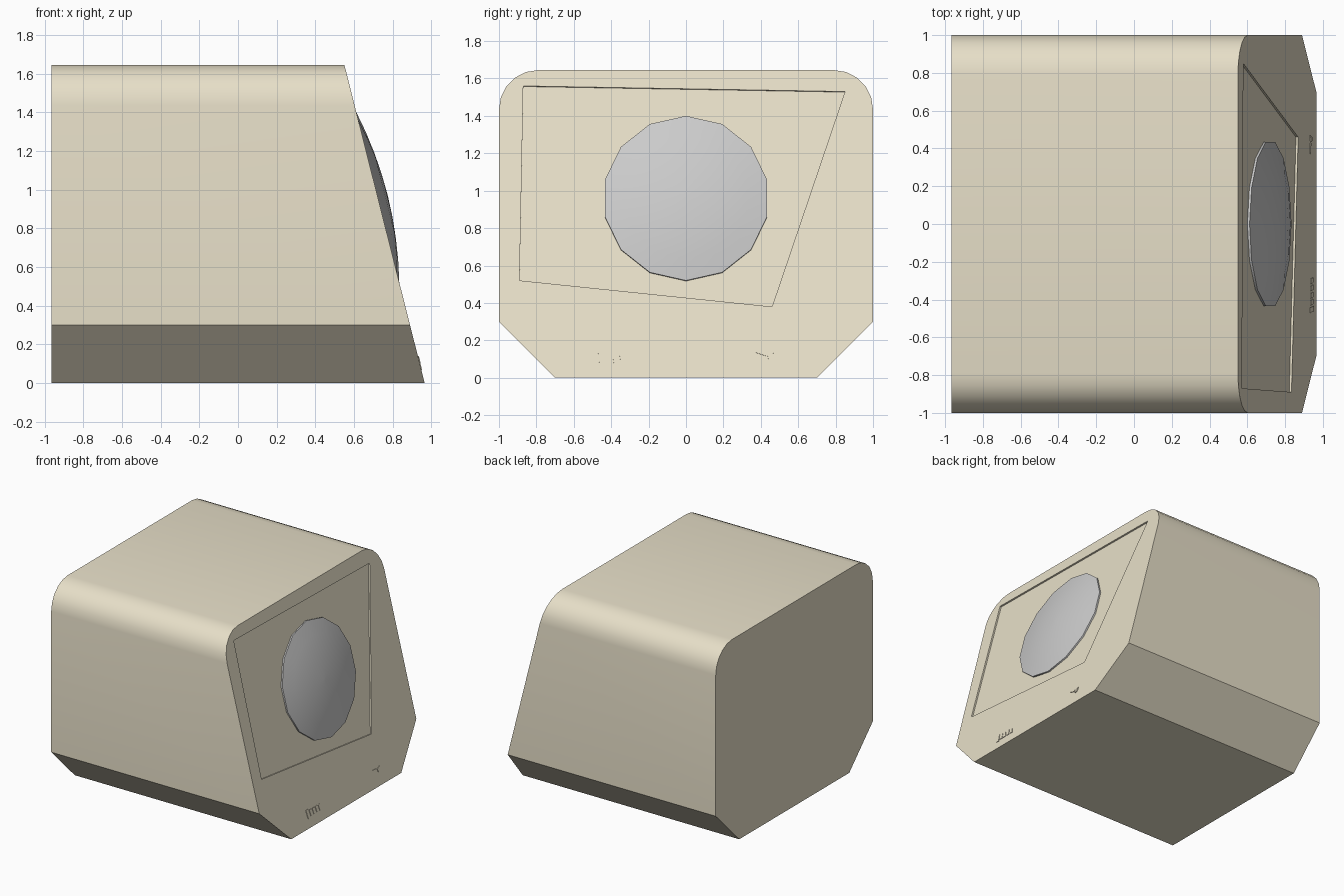
import bpy, bmesh, math
from mathutils import Vector

if "Cube" in bpy.data.objects:
    bpy.data.objects.remove(bpy.data.objects["Cube"])

SLOPE = 0.415 / 1.645
N = Vector((1, 0, SLOPE)).normalized()   # outward normal of sloping face


def material(name, rgb):
    m = bpy.data.materials.new(name)
    m.diffuse_color = (*rgb, 1)
    m.use_nodes = True
    m.node_tree.nodes["Principled BSDF"].inputs["Base Color"].default_value = m.diffuse_color
    return m


beige = material("beige", (0.80, 0.74, 0.58))
grey = material("screen_grey", (0.70, 0.70, 0.71))


def on_face(y, z, h=0.0):
    """Point on the sloping face, raised by h along its normal."""
    return Vector((0.965 - SLOPE * z, y, z)) + N * h


def loft(name, loops, mat, angle=30):
    """Closed solid from a list of equal-length loops."""
    bm = bmesh.new()
    rows = [[bm.verts.new(p) for p in loop] for loop in loops]
    n = len(rows[0])
    for a, b in zip(rows, rows[1:]):
        for i in range(n):
            j = (i + 1) % n
            bm.faces.new((a[i], a[j], b[j], b[i]))
    bm.faces.new(rows[0][::-1])
    bm.faces.new(rows[-1])
    bmesh.ops.recalc_face_normals(bm, faces=bm.faces)
    me = bpy.data.meshes.new(name)
    bm.to_mesh(me)
    bm.free()
    ob = bpy.data.objects.new(name, me)
    bpy.context.collection.objects.link(ob)
    me.materials.append(mat)
    smooth(ob, angle)
    return ob


def smooth(ob, angle):
    bpy.ops.object.select_all(action='DESELECT')
    ob.select_set(True)
    bpy.context.view_layer.objects.active = ob
    bpy.ops.object.shade_smooth_by_angle(angle=math.radians(angle))


def plate(name, pts, low, high, mat):
    return loft(name, [[on_face(y, z, h) for y, z in pts] for h in (low, high)], mat)


# Casing: chamfered below, rounded above, cut off by the sloping face
half = [(0.7, 0), (1, 0.3)]
for i in range(6):
    a = math.radians(18 * i)
    half.append((0.79 + 0.21 * math.cos(a), 1.435 + 0.21 * math.sin(a)))
profile = half + [(-y, z) for y, z in reversed(half)]
casing = loft("casing", [[(-0.965, y, z) for y, z in profile],
                         [on_face(y, z) for y, z in profile]], beige)

# Shallow sunken screen panel
panel = [(-0.89, 0.52), (0.46, 0.38), (0.85, 1.53), (-0.87, 1.56)]
cutter = plate("panel_cutter", panel, -0.012, 0.05, beige)
cutter.hide_render = True
cutter.hide_viewport = False
mod = casing.modifiers.new("panel_recess", 'BOOLEAN')
mod.operation = 'DIFFERENCE'
mod.solver = 'EXACT'
mod.object = cutter
bpy.context.view_layer.objects.active = casing
bpy.ops.object.modifier_apply(modifier=mod.name)
bpy.data.objects.remove(cutter)
smooth(casing, 30)

# Bulging round screen
R, RISE, SIDES = 0.445, 0.052, 14
loops = []
for r, h in [(1, -0.03)] + [(t, RISE * (1 - t * t)) for t in (1, 0.75, 0.5, 0.25)] + [(0.02, RISE)]:
    loops.append([on_face(r * R * math.sin(2 * math.pi * i / SIDES),
                          0.96 + r * 0.44 * math.cos(2 * math.pi * i / SIDES), h)
                  for i in range(SIDES)])
loft("screen", loops, grey, 40)

# Row of slots, lower left; the first is taller
for i in range(5):
    y = -0.455 + 0.038 * i
    top, bottom = (0.135, 0.067) if i == 0 else (0.125, 0.078)
    plate(f"front_slot_{i + 1}",
          [(y - 0.007, bottom), (y + 0.02, bottom), (y + 0.012, top), (y - 0.015, top)],
          -0.01, 0.004, beige)

# Small pointer and button, lower right
plate("pointer", [(0.37, 0.135), (0.43, 0.115), (0.43, 0.13)], -0.01, 0.004, beige)
plate("button", [(0.44, 0.10), (0.46, 0.10), (0.468, 0.138), (0.435, 0.125)], -0.01, 0.005, beige)
